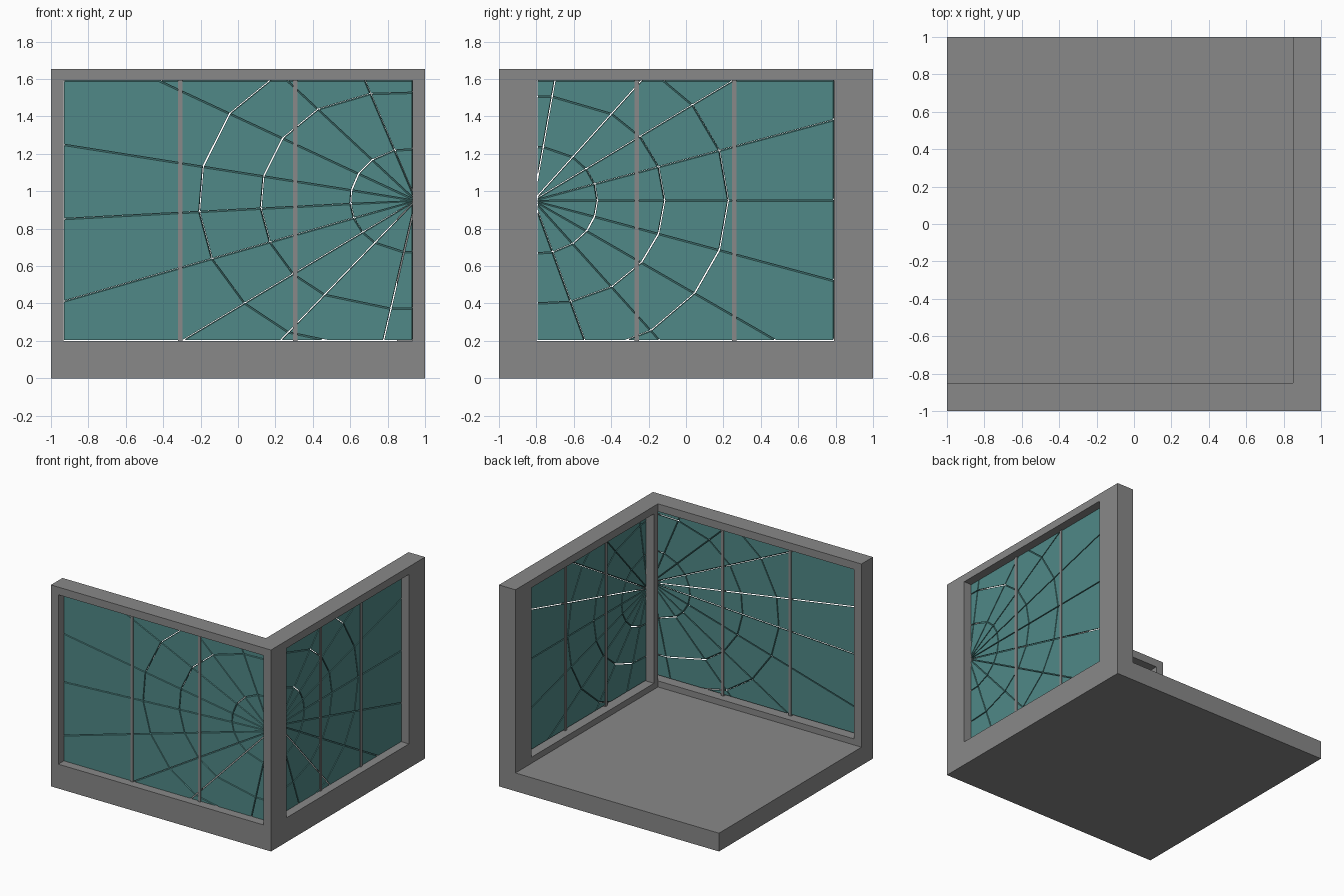
import bpy, bmesh
from math import sin, cos, radians
from mathutils import Matrix, Vector

cube = bpy.data.objects.get("Cube")
if cube:
    bpy.data.objects.remove(cube, do_unlink=True)


def material(name, color):
    m = bpy.data.materials.new(name)
    m.use_nodes = True
    m.diffuse_color = color
    m.node_tree.nodes["Principled BSDF"].inputs["Base Color"].default_value = color
    return m


CONCRETE = material("concrete grey", (0.25, 0.25, 0.25, 1))
GLASS = material("teal glass", (0.08, 0.25, 0.243, 1))

HEIGHT, WALL = 1.655, 0.15
SILL, LINTEL = 0.2, 1.592


def finish(name, bm, mat, matrix=Matrix()):
    bmesh.ops.recalc_face_normals(bm, faces=bm.faces[:])
    mesh = bpy.data.meshes.new(name)
    bm.to_mesh(mesh)
    bm.free()
    mesh.materials.append(mat)
    ob = bpy.data.objects.new(name, mesh)
    ob.matrix_world = matrix
    bpy.context.collection.objects.link(ob)
    return ob


def box(name, low, high, mat=CONCRETE, matrix=Matrix()):
    low, high = Vector(low), Vector(high)
    bm = bmesh.new()
    bmesh.ops.create_cube(bm, size=1)
    bmesh.ops.scale(bm, vec=high - low, verts=bm.verts)
    bmesh.ops.translate(bm, vec=(low + high) / 2, verts=bm.verts)
    return finish(name, bm, mat, matrix)


def cut(target, low, high):
    cutter = box("cutter", low, high)
    cutter.hide_render = True
    mod = target.modifiers.new("cut", 'BOOLEAN')
    mod.operation, mod.solver, mod.object = 'DIFFERENCE', 'EXACT', cutter
    bpy.context.view_layer.objects.active = target
    bpy.ops.object.modifier_apply(modifier=mod.name)
    bpy.data.objects.remove(cutter, do_unlink=True)


def shattered_pane(name, left, right, impact, inward, angles, rings, squash, matrix):
    """Web of shards around an impact point, clipped to the window opening."""
    bm = bmesh.new()
    centre = bm.verts.new((impact, 0, 0.95))
    rays = []
    for a in map(radians, angles):
        ray = [centre]
        for r, s in zip(rings, squash):
            # each ring is an ellipse, flatter in height
            reach = r * (cos(a) ** 2 + s * sin(a) ** 2)
            ray.append(bm.verts.new((impact + inward * reach * cos(a), 0,
                                     0.95 + reach * sin(a))))
        rays.append(ray)
    for a, b in zip(rays, rays[1:]):
        bm.faces.new((centre, a[1], b[1]))
        for k in range(1, len(rings)):
            bm.faces.new((a[k], a[k + 1], b[k + 1], b[k]))

    # trim to the opening
    for co, no in (((left, 0, 0), (-1, 0, 0)), ((right, 0, 0), (1, 0, 0)),
                   ((0, 0, SILL), (0, 0, -1)), ((0, 0, LINTEL), (0, 0, 1))):
        bmesh.ops.bisect_plane(bm, geom=bm.verts[:] + bm.edges[:] + bm.faces[:],
                               plane_co=co, plane_no=no, clear_outer=True)

    # shrink every shard to open the cracks, then thicken with a slanted edge
    bmesh.ops.split_edges(bm, edges=bm.edges[:])
    rim = bmesh.ops.inset_individual(bm, faces=bm.faces[:], thickness=0.004,
                                     use_even_offset=True)["faces"]
    bmesh.ops.delete(bm, geom=rim, context='FACES')
    bmesh.ops.translate(bm, vec=(0, -0.01, 0), verts=bm.verts)
    grown = bmesh.ops.extrude_face_region(bm, geom=bm.faces[:], use_keep_orig=True)["geom"]
    bmesh.ops.translate(bm, vec=(0.004, 0.02, 0.008),
                        verts=[v for v in grown if isinstance(v, bmesh.types.BMVert)])
    return finish(name, bm, GLASS, matrix)


# Floor and two corner walls in one piece, with a window opening in each wall
room = box("room_shell", (-1, -1, 0), (1, 1, HEIGHT))
cut(room, (-2, WALL - 1, WALL), (1 - WALL, 2, 2))
cut(room, (-0.933, -2, SILL), (0.933, WALL - 1, LINTEL))
cut(room, (1 - WALL, -0.798, SILL), (2, 0.79, LINTEL))

# Window planes: local x runs along the wall, local y points indoors
front = Matrix.Translation((0, -0.925, 0))
side = Matrix.Translation((0.925, 0, 0)) @ Matrix.Rotation(radians(90), 4, 'Z')

shattered_pane("front_glass", -0.933, 0.933, 0.95, -1,
               (-100, -77, -46, -31, -16, -3, 9, 25, 43, 67, 100),
               (0.35, 0.83, 1.16, 4), (0.8, 0.7, 0.7, 1), front)
shattered_pane("side_glass", -0.798, 0.79, -0.815, 1,
               (-100, -70, -48, -30, -15, 0, 15, 31, 48, 80, 100),
               (0.34, 0.7, 1.04, 4), (0.85, 0.8, 0.82, 1), side)

# Slim upright bars dividing each window in three
for wall, matrix, places in (("front", front, (-0.308, 0.306)),
                             ("side", side, (-0.264, 0.258))):
    for label, x in zip(("first", "second"), places):
        box(f"{wall}_{label}_bar", (x - 0.012, -0.016, SILL), (x + 0.012, 0.016, LINTEL),
            CONCRETE, matrix)
